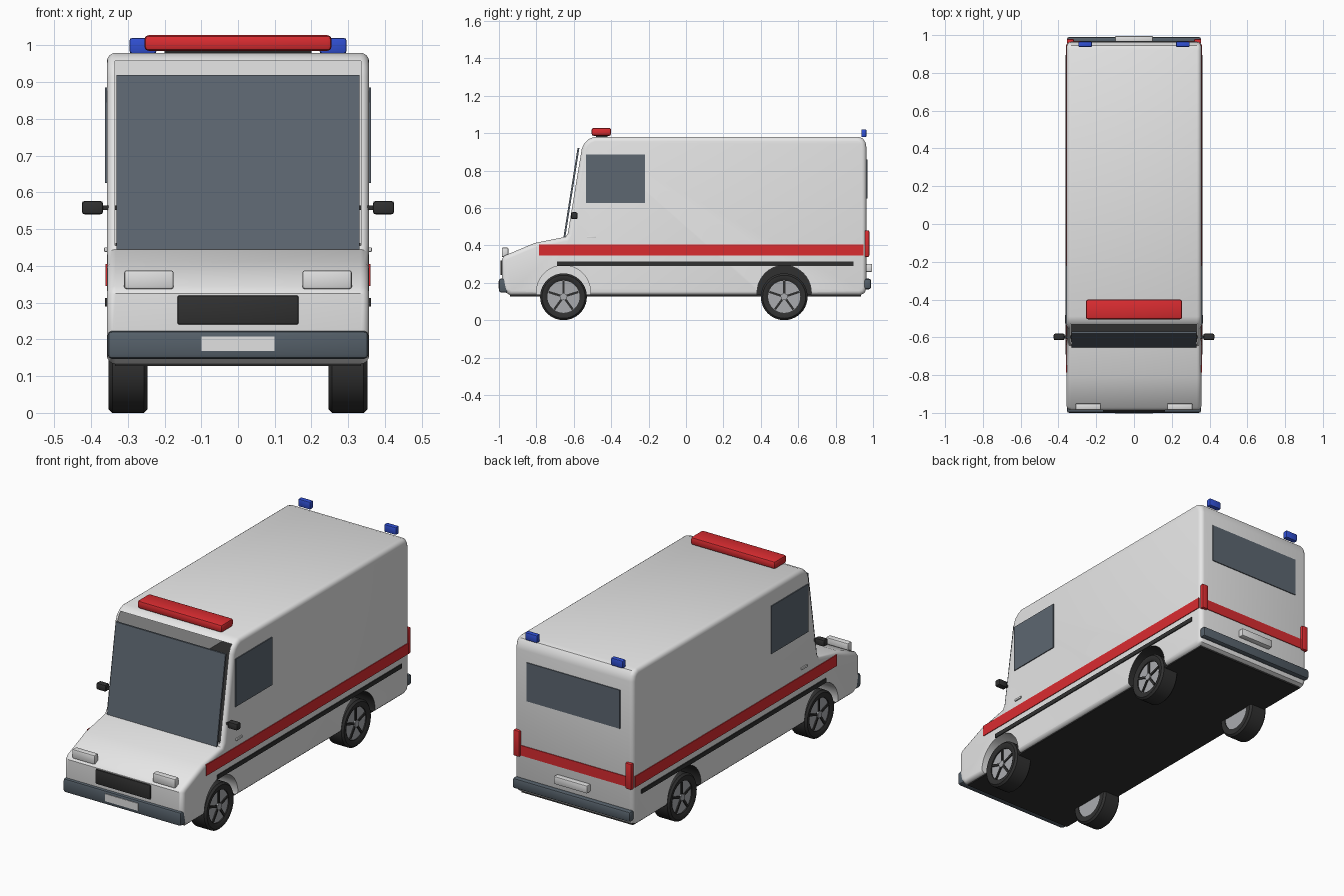
import bpy, bmesh, math
from mathutils import Matrix, Vector

if "Cube" in bpy.data.objects:
    bpy.data.objects.remove(bpy.data.objects["Cube"], do_unlink=True)


def material(name, r, g, b):
    m = bpy.data.materials.new(name)
    m.use_nodes = True
    m.diffuse_color = (r, g, b, 1)
    node = next(n for n in m.node_tree.nodes if n.type == 'BSDF_PRINCIPLED')
    node.inputs["Base Color"].default_value = (r, g, b, 1)
    return m


WHITE = material("white paint", .8, .8, .8)
GLASS = material("tinted glass", .11, .135, .165)
RED = material("red", .7, .025, .03)
BLUE = material("blue lamp", .03, .08, .65)
BLACK = material("black plastic", .03, .03, .03)
SLATE = material("slate bumper", .09, .115, .14)
RIM = material("alloy grey", .4, .41, .43)
LAMP = material("pale lamp", .75, .75, .75)


def finish(bm, name, mats, smooth=True):
    bmesh.ops.recalc_face_normals(bm, faces=bm.faces)
    me = bpy.data.meshes.new(name)
    bm.to_mesh(me)
    bm.free()
    ob = bpy.data.objects.new(name, me)
    bpy.context.collection.objects.link(ob)
    for m in mats:
        me.materials.append(m)
    if smooth:
        shade(ob)
    return ob


def shade(ob):
    bpy.ops.object.select_all(action='DESELECT')
    ob.select_set(True)
    bpy.context.view_layer.objects.active = ob
    bpy.ops.object.shade_smooth_by_angle(angle=math.radians(35))


def box(name, mat, x, y, z, bevel=0):
    """Box between the given (low, high) pairs, with rounded edges."""
    bm = bmesh.new()
    bmesh.ops.create_cube(bm, size=1)
    for v in bm.verts:
        v.co = Vector([(a + b) / 2 + c * (b - a) for c, (a, b) in zip(v.co, (x, y, z))])
    if bevel:
        bmesh.ops.bevel(bm, geom=bm.edges[:], offset=bevel, segments=2,
                        profile=.5, affect='EDGES')
    return finish(bm, name, [mat], bevel > 0)


def pair(name, mat, x, y, z, bevel=0):
    box("left_" + name, mat, x, y, z, bevel)
    box("right_" + name, mat, (-x[1], -x[0]), y, z, bevel)


def extrude(name, mat, points, half, bevel=0):
    """Side profile of (y, z) points extruded across x."""
    bm = bmesh.new()
    face = bm.faces.new([bm.verts.new((-half, y, z)) for y, z in points])
    new = bmesh.ops.extrude_face_region(bm, geom=[face])["geom"]
    bmesh.ops.translate(bm, vec=(2 * half, 0, 0),
                        verts=[g for g in new if isinstance(g, bmesh.types.BMVert)])
    if bevel:
        rim = [e for e in bm.edges if abs(e.verts[0].co.x - e.verts[1].co.x) < 1e-5]
        bmesh.ops.bevel(bm, geom=rim, offset=bevel, segments=4,
                        profile=.5, affect='EDGES')
    return finish(bm, name, [mat])


def cylinder(name, mat, r, x, y, z):
    bm = bmesh.new()
    bmesh.ops.create_cone(bm, cap_ends=True, segments=40, radius1=r, radius2=r,
                          depth=x[1] - x[0],
                          matrix=Matrix.Translation(((x[0] + x[1]) / 2, y, z))
                          @ Matrix.Rotation(math.pi / 2, 4, 'Y'))
    return finish(bm, name, [mat])


def cut(ob, cutter):
    mod = ob.modifiers.new("cut", 'BOOLEAN')
    mod.operation, mod.solver, mod.object = 'DIFFERENCE', 'EXACT', cutter
    bpy.context.view_layer.objects.active = ob
    bpy.ops.object.modifier_apply(modifier=mod.name)
    bpy.data.objects.remove(cutter, do_unlink=True)


AXLES = {"front": -.655, "rear": .525}
WHEEL_R, WHEEL_Z = .125, .125

# Body shell with open windscreen frame and wheel arches
body = extrude("body", WHITE, [
    (-.94, .133), (-.975, .155), (-.985, .2), (-.985, .325), (-.97, .345),
    (-.81, .412), (-.645, .445), (-.632, .465), (-.558, .915), (-.545, .945),
    (-.52, .968), (-.49, .98), (.92, .98), (.945, .972), (.96, .95),
    (.965, .92), (.965, .17), (.955, .145), (.93, .133)], .357, .024)
cut(body, box("cabin_cutter", WHITE, (-.335, .335), (-.8, .94), (.456, .958)))
for y in AXLES.values():
    for s in (-1, 1):
        cut(body, cylinder("arch_cutter", WHITE, .145, sorted((s * .23, s * .5)), y, .148))
body.data.materials.append(BLACK)
for f in body.data.polygons:
    c = f.center
    if abs(c.y - AXLES["rear"]) < .15 and .14 < c.z < .3 and abs(c.x) < .35:
        f.material_index = 1
shade(body)
box("cabin_floor", BLACK, (-.334, .334), (-.625, .93), (.45, .462))
box("underbody", BLACK, (-.335, .335), (-.94, .935), (.127, .137))

# Glass
extrude("windscreen", GLASS, [(-.655, .445), (-.58, .92), (-.57, .92), (-.645, .445)], .33)
pair("side_window", GLASS, (.356, .362), (-.535, -.22), (.625, .885))
box("rear_window", GLASS, (-.28, .28), (.963, .97), (.65, .86))

# Stripes and trim
pair("side_stripe", RED, (.355, .361), (-.785, .95), (.345, .405))
pair("side_trim", BLACK, (.355, .362), (-.69, .895), (.29, .313))
box("rear_stripe", RED, (-.33, .33), (.963, .969), (.345, .4))
pair("door_handle", LAMP, (.356, .364), (-.53, -.48), (.438, .45), .002)

# Nose and tail fittings
box("front_bumper", SLATE, (-.355, .355), (-1, -.95), (.147, .223), .012)
box("rear_bumper", SLATE, (-.355, .355), (.95, .99), (.165, .222), .012)
box("front_plate", LAMP, (-.1, .1), (-1.003, -.996), (.168, .208))
box("rear_plate", LAMP, (-.1, .1), (.963, .995), (.258, .3), .004)
box("grille", BLACK, (-.165, .165), (-.993, -.95), (.24, .32), .006)
pair("headlight", LAMP, (.175, .31), (-.985, -.95), (.337, .388), .007)
pair("tail_light", RED, (.318, .356), (.955, .98), (.338, .48), .007)

# Roof lamps and mirrors
box("roof_light_bar", RED, (-.255, .255), (-.505, -.4), (.985, 1.028), .012)
box("light_bar_mount", BLACK, (-.2, .2), (-.48, -.42), (.975, .99))
pair("rear_beacon", BLUE, (.222, .295), (.937, .965), (.978, 1.02), .006)
pair("mirror", BLACK, (.367, .425), (-.615, -.58), (.54, .577), .008)
pair("mirror_arm", BLACK, (.33, .372), (-.605, -.59), (.552, .565))


# Wheels
def tyre(name, side, y):
    """Tyre section (radius, x) spun around the axle."""
    section = [(.086, .345), (.1, .353), (WHEEL_R - .01, .352), (WHEEL_R, .342),
               (WHEEL_R, .256), (WHEEL_R - .01, .246), (.086, .246)]
    bm = bmesh.new()
    verts = [bm.verts.new((side * x, y, WHEEL_Z + r)) for r, x in section]
    loop = [bm.edges.new((a, b)) for a, b in zip(verts, verts[1:] + verts[:1])]
    bmesh.ops.spin(bm, geom=verts + loop, cent=(0, y, WHEEL_Z), axis=(1, 0, 0),
                   angle=2 * math.pi, steps=40, use_merge=True)
    bmesh.ops.remove_doubles(bm, verts=bm.verts, dist=1e-4)
    finish(bm, name, [BLACK])


def spokes(name, side, y):
    bm = bmesh.new()
    for i in range(5):
        m = (Matrix.Translation((side * .341, y, WHEEL_Z))
             @ Matrix.Rotation(i * math.tau / 5, 4, 'X')
             @ Matrix.Translation((0, 0, .042)) @ Matrix.Diagonal((.008, .012, .084, 1)))
        bmesh.ops.create_cube(bm, size=1, matrix=m)
    finish(bm, name, [BLACK], False)


for end, y in AXLES.items():
    for label, s in (("left", 1), ("right", -1)):
        tag = end + "_" + label
        tyre(tag + "_tyre", s, y)
        cylinder(tag + "_rim", RIM, .087, sorted((s * .25, s * .339)), y, WHEEL_Z)
        spokes(tag + "_spokes", s, y)
        cylinder(tag + "_hub", RIM, .018, sorted((s * .335, s * .348)), y, WHEEL_Z)
